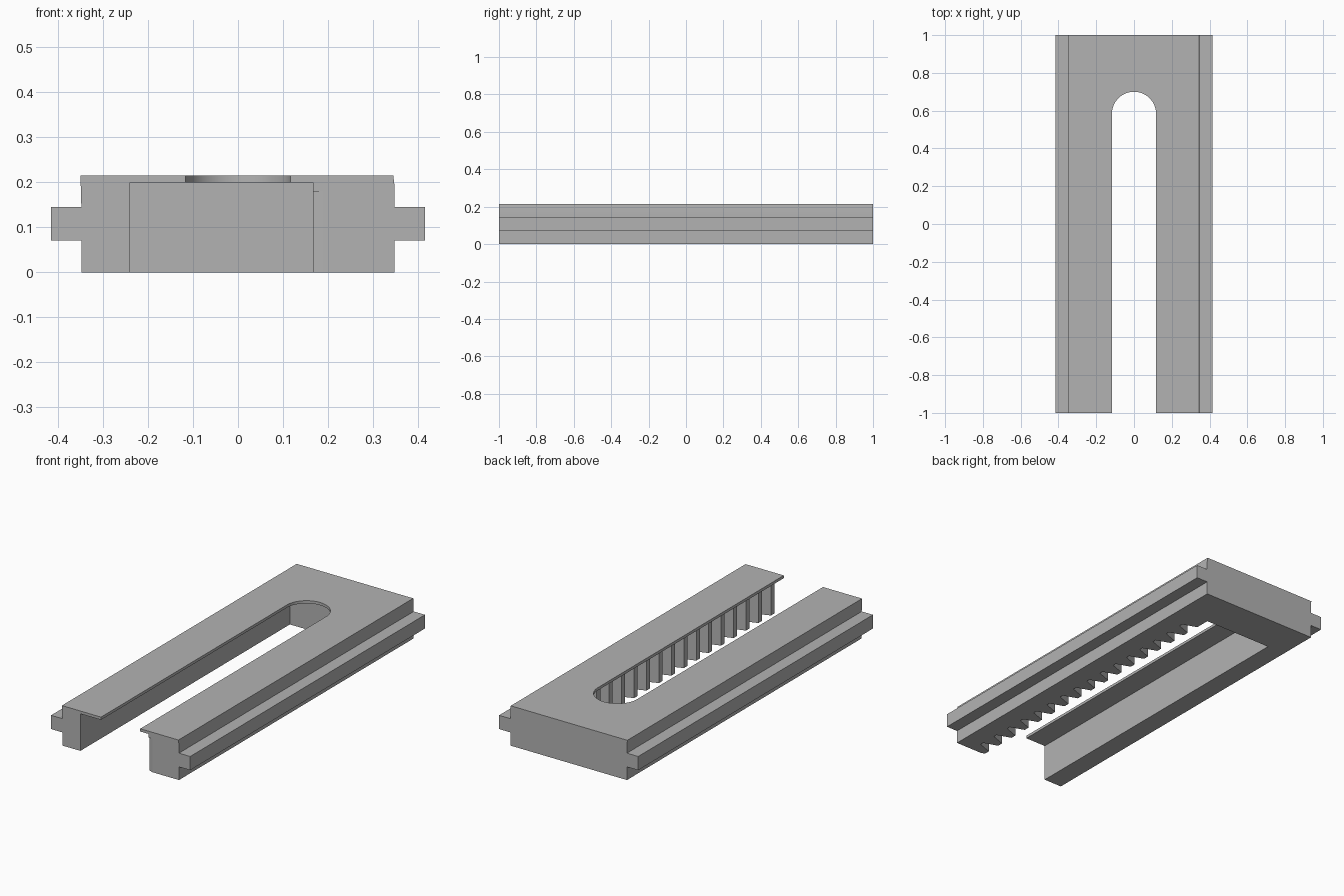
import bpy
import bmesh
import math

cube = bpy.data.objects.get("Cube")
if cube:
    bpy.data.objects.remove(cube)

grey = bpy.data.materials.new("plain_grey")
grey.use_nodes = True
COLOUR = (0.45, 0.45, 0.45, 1)
grey.diffuse_color = COLOUR
grey.node_tree.nodes["Principled BSDF"].inputs["Base Color"].default_value = COLOUR


def prisms(name, outlines, low, high, place):
    """Extrude each 2D outline from low to high; place maps (u, v, w) to a point."""
    bm = bmesh.new()
    for outline in outlines:
        face = bm.faces.new([bm.verts.new(place(u, v, low)) for u, v in outline])
        grown = bmesh.ops.extrude_face_region(bm, geom=[face])["geom"]
        shift = place(0, 0, high - low)
        moved = [g for g in grown if isinstance(g, bmesh.types.BMVert)]
        bmesh.ops.translate(bm, verts=moved, vec=shift)
    bmesh.ops.recalc_face_normals(bm, faces=bm.faces)
    mesh = bpy.data.meshes.new(name)
    bm.to_mesh(mesh)
    bm.free()
    mesh.materials.append(grey)
    obj = bpy.data.objects.new(name, mesh)
    bpy.context.collection.objects.link(obj)
    return obj


def along_y(u, v, w):
    return (u, w, v)


def along_z(u, v, w):
    return (u, v, w)


# Main body: cross-section with a guide rail on each side
EDGE, RAIL, TOP = 0.348, 0.415, 0.215
right_half = [(EDGE, 0), (EDGE, 0.071), (RAIL, 0.071), (RAIL, 0.145),
              (EDGE, 0.145), (EDGE, 0.19), (EDGE - 0.003, TOP)]
left_half = [(-EDGE - 0.002, TOP), (-EDGE, 0.145), (-RAIL, 0.145), (-RAIL, 0.071),
             (-EDGE, 0.071), (-EDGE, 0)]
body = prisms("slotted_rack_plate", [right_half + left_half], -1, 1, along_y)

# Pocket under the thin top plate
TIP, ROOT, END = 0.167, 0.245, 0.785
pocket = prisms("pocket_cutter", [[(-0.24, -1.2), (TIP, -1.2), (TIP, END), (-0.24, END)]],
                -0.1, 0.2, along_z)

# Round-ended slot through the top plate
R, CENTRE, STEPS = 0.117, 0.583, 32
arc = [(R * math.cos(math.pi * i / STEPS), CENTRE + R * math.sin(math.pi * i / STEPS))
       for i in range(STEPS + 1)]
slot = prisms("slot_cutter", [[(-R, -1.2), (R, -1.2)] + arc], -0.1, 0.4, along_z)

# Gaps between the rack teeth on the inner wall
PITCH, TIP_WIDTH, SLOPE, TEETH, START = 0.106, 0.03, 0.028, 16, -0.992
gaps = []
for k in range(TEETH + 1):
    b = START + k * PITCH
    a = b - PITCH + TIP_WIDTH
    gaps.append([(0.13, a), (TIP, a), (ROOT, a + SLOPE),
                 (ROOT, b - SLOPE), (TIP, b), (0.13, b)])
teeth = prisms("tooth_gap_cutter", gaps, -0.1, 0.18, along_z)

# Cut everything and bake the result
cutters = [pocket, slot, teeth]
for cutter in cutters:
    cutter.hide_render = True
    mod = body.modifiers.new(cutter.name, "BOOLEAN")
    mod.operation = "DIFFERENCE"
    mod.solver = "EXACT"
    mod.object = cutter
bpy.context.view_layer.update()
baked = bpy.data.meshes.new_from_object(
    body.evaluated_get(bpy.context.evaluated_depsgraph_get()))
body.modifiers.clear()
body.data = baked
for cutter in cutters:
    bpy.data.objects.remove(cutter)

# Smooth only the curved slot end
bpy.context.view_layer.objects.active = body
body.select_set(True)
bpy.ops.object.shade_smooth_by_angle(angle=math.radians(15))
